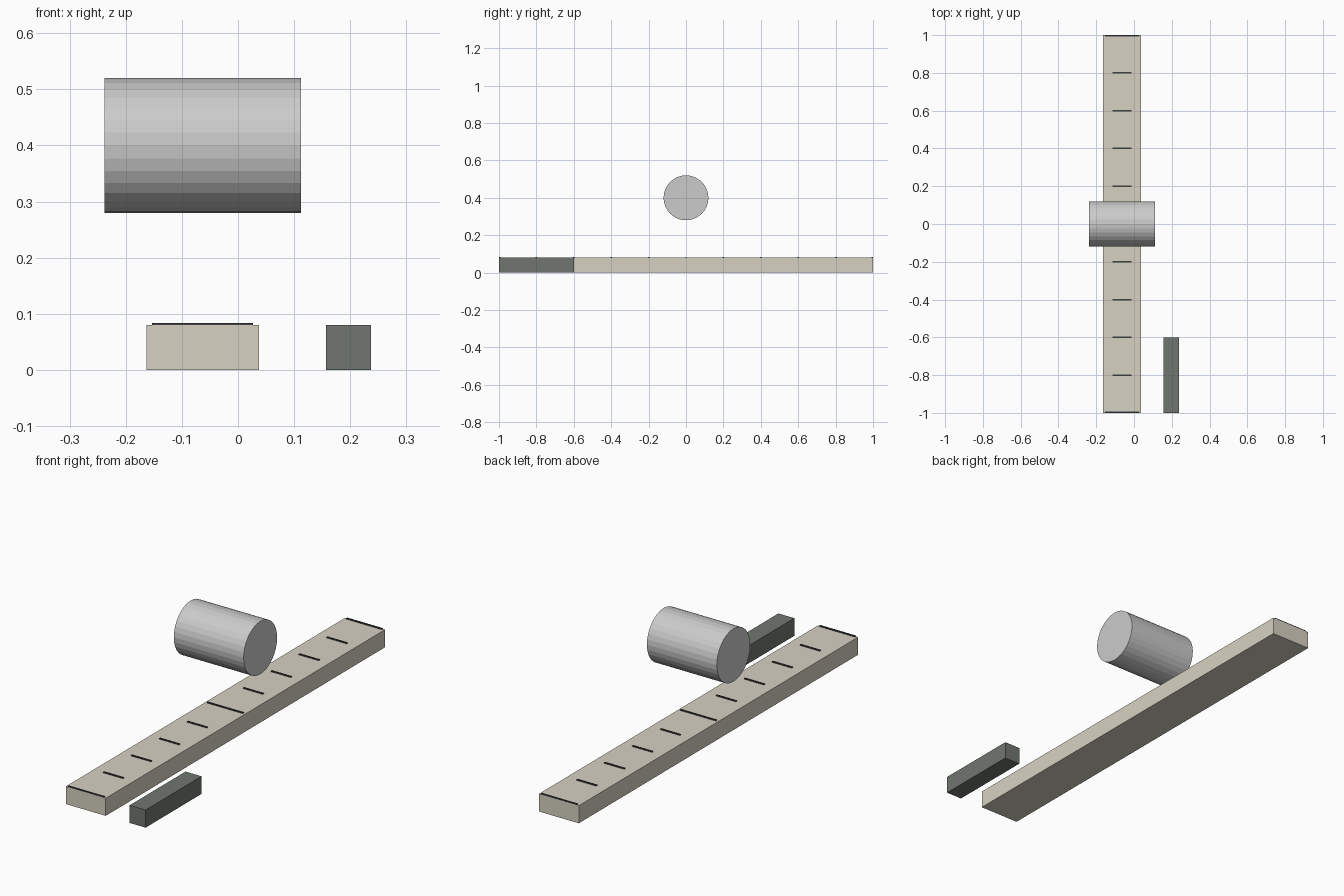
import bpy
from math import pi

if "Cube" in bpy.data.objects:
    bpy.data.objects.remove(bpy.data.objects["Cube"])

RAIL_X = -0.063
RAIL_TOP = 0.08


def material(name, rgb):
    mat = bpy.data.materials.new(name)
    mat.diffuse_color = (*rgb, 1)
    mat.use_nodes = True
    mat.node_tree.nodes["Principled BSDF"].inputs["Base Color"].default_value = mat.diffuse_color
    return mat


def box(name, center, size, mat):
    bpy.ops.mesh.primitive_cube_add(size=1, location=center)
    obj = bpy.context.object
    obj.name = name
    obj.scale = size
    bpy.ops.object.transform_apply(location=False, rotation=False, scale=True)
    obj.data.materials.append(mat)
    return obj


tan = material("tan", (0.68, 0.64, 0.54))
dark = material("dark_green", (0.16, 0.18, 0.16))
black = material("black", (0.05, 0.05, 0.05))

# Long flat rail and the small block beside its front end
box("rail", (RAIL_X, 0, RAIL_TOP / 2), (0.2, 2, RAIL_TOP), tan)
box("side_block", (0.197, -0.8, 0.04), (0.08, 0.4, 0.08), dark)

# Scale marks every 0.2, long at the ends and the middle
for i in range(-5, 6):
    width = 0.18 if i % 5 == 0 else 0.1
    y = max(-0.996, min(0.996, i * 0.2))
    box(f"scale_mark_{i + 6}", (RAIL_X, y, RAIL_TOP + 0.002), (width, 0.008, 0.004), black)

# Faceted roller hovering across the rail
bpy.ops.mesh.primitive_cylinder_add(vertices=32, radius=0.12, depth=0.35,
                                    location=(RAIL_X, 0, 0.4), rotation=(0, pi / 2, 0))
bpy.context.object.name = "roller"
